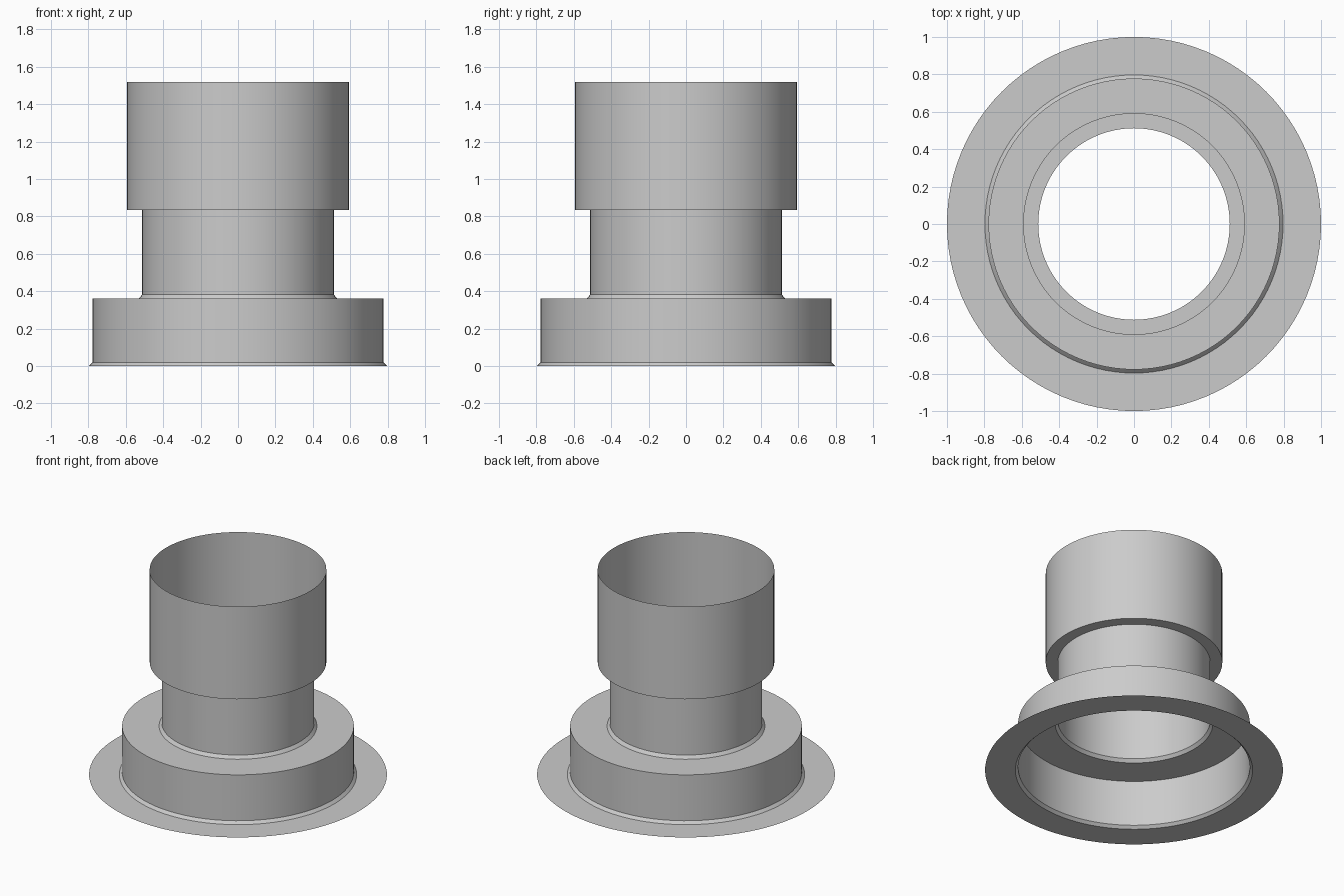
import bpy, bmesh, math
from mathutils import Matrix, Vector

cube = bpy.data.objects.get("Cube")
if cube:
    bpy.data.objects.remove(cube, do_unlink=True)

SEGMENTS = 96

# Plain grey for the whole sheet
grey = bpy.data.materials.new("light grey")
grey.use_nodes = True
colour = (0.6, 0.6, 0.6, 1)
grey.diffuse_color = colour
grey.node_tree.nodes["Principled BSDF"].inputs["Base Color"].default_value = colour

# Open thin-sheet profile (radius, height): rim, base drum, neck, upper collar
profile = [
    (1.0, 0), (0.797, 0), (0.778, 0.02), (0.778, 0.36),
    (0.53, 0.36), (0.512, 0.383), (0.512, 0.834),
    (0.593, 0.834), (0.593, 1.52),
]


def revolve(name, points, material):
    """Spin an open profile around z into a single-walled sheet."""
    bm = bmesh.new()
    verts = [bm.verts.new((r, 0, z)) for r, z in points]
    edges = [bm.edges.new(pair) for pair in zip(verts, verts[1:])]
    bmesh.ops.spin(bm, geom=verts + edges, cent=(0, 0, 0), axis=(0, 0, 1),
                   angle=math.tau, steps=SEGMENTS, use_merge=False)
    bmesh.ops.remove_doubles(bm, verts=bm.verts, dist=0.0005)
    bmesh.ops.recalc_face_normals(bm, faces=bm.faces)
    # Make the outside of the sheet the front: the rim faces up
    rim = max(bm.faces, key=lambda f: f.calc_center_median().xy.length)
    if rim.normal.z < 0:
        bmesh.ops.reverse_faces(bm, faces=bm.faces)
    mesh = bpy.data.meshes.new(name)
    bm.to_mesh(mesh)
    bm.free()
    mesh.materials.append(material)
    obj = bpy.data.objects.new(name, mesh)
    bpy.context.collection.objects.link(obj)
    return obj


# Flanged pipe sleeve
sleeve = revolve("flanged_sleeve", profile, grey)
bpy.ops.object.select_all(action="DESELECT")
sleeve.select_set(True)
bpy.context.view_layer.objects.active = sleeve
bpy.ops.object.shade_smooth_by_angle(angle=math.radians(30))
